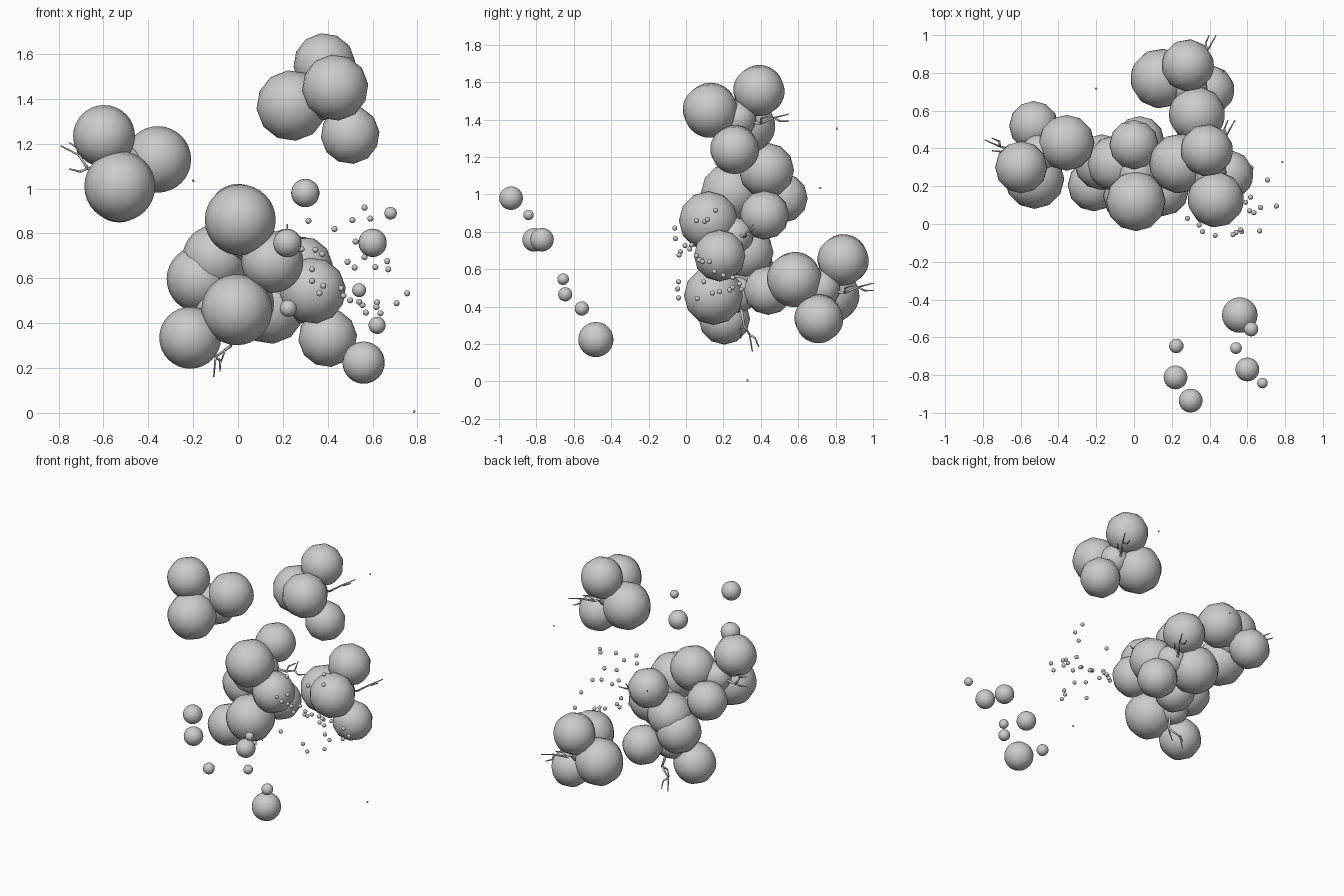
import bpy, bmesh
from mathutils import Vector, Matrix

if "Cube" in bpy.data.objects:
    bpy.data.objects.remove(bpy.data.objects["Cube"])


def make_object(name, bm):
    mesh = bpy.data.meshes.new(name)
    bm.to_mesh(mesh)
    bm.free()
    for p in mesh.polygons:
        p.use_smooth = True
    ob = bpy.data.objects.new(name, mesh)
    bpy.context.collection.objects.link(ob)
    return ob


def add_ball(bm, centre, r, pole=(0, 1, 0), segs=32, rings=12):
    rot = Vector((0, 0, 1)).rotation_difference(Vector(pole)).to_matrix().to_4x4()
    bmesh.ops.create_uvsphere(bm, u_segments=segs, v_segments=rings, radius=r,
                              matrix=Matrix.Translation(centre) @ rot)


def add_rod(bm, a, b, r1, r2):
    a, b = Vector(a), Vector(b)
    rot = Vector((0, 0, 1)).rotation_difference(b - a).to_matrix().to_4x4()
    bmesh.ops.create_cone(bm, cap_ends=True, segments=8, radius1=r1, radius2=r2,
                          depth=(b - a).length,
                          matrix=Matrix.Translation((a + b) / 2) @ rot)


# Foliage / fruit clusters: four faceted balls each, in a fixed order of sizes
RADII = (0.138, 0.148, 0.158, 0.131)
right_pole, back_pole = (0.91, -0.1, -0.4), (0, 1, 0)
upper_right = [(.385, .39, 1.555), (.433, .13, 1.45), (.24, .32, 1.37), (.50, .26, 1.24)]
right_tip = [(.39, .31, 1.39), (.44, .40, 1.38), (.49, .47, 1.41), (.535, .55, 1.43)]
shift = Vector((-.10, .45, -.905))
clusters = {
    "upper_right": (upper_right, right_pole, right_tip),
    "rear": ([Vector(p) + shift for p in upper_right], right_pole,
             [Vector(p) + shift for p in right_tip]),
    "left": ([(-.597, .30, 1.234), (-.357, .43, 1.13), (-.527, .238, 1.01), (-.53, .52, .98)],
             back_pole,
             [(-.55, .38, 1.09), (-.67, .40, 1.09), (-.71, .41, 1.15), (-.79, .445, 1.19)]),
    "middle": ([(.153, .18, .673), (-.10, .32, .69), (.01, .12, .86), (0, .42, .89)],
               back_pole,
               [(.06, .28, .79), (.16, .31, .77), (.22, .32, .79), (.22, .36, .84)]),
    "lower": ([(-.213, .205, .335), (-.17, .327, .596), (-.005, .147, .46), (.03, .44, .487)],
              back_pole,
              [(-.06, .29, .42), (-.03, .31, .30), (-.10, .34, .25), (-.108, .355, .16)]),
}
for name, (centres, pole, twig) in clusters.items():
    bm = bmesh.new()
    for c, r in zip(centres, RADII):
        add_ball(bm, c, r, pole, 32, 6)
    core = sum((Vector(c) for c in centres), Vector()) / 4
    add_ball(bm, core, .1, pole, 24, 10)
    make_object(name + "_ball_cluster", bm)

    # Kinked twig with two side shoots
    bm = bmesh.new()
    pts = [Vector(p) for p in twig]
    for i in range(3):
        add_rod(bm, pts[i], pts[i + 1], .009 - .002 * i, .007 - .002 * i)
    along = (pts[3] - pts[0]).normalized()
    side = along.orthogonal().normalized()
    for base, s in ((pts[1], 1), (pts[2], -1)):
        elbow = base + along * .02 + side * s * .035
        add_rod(bm, base, elbow, .006, .005)
        add_rod(bm, elbow, elbow + along * .05 + side * s * .01, .005, .003)
    make_object(name + "_twig", bm)

# Floating balls in front: x, y, z, radius
front_balls = [
    (.30, -.935, .98, .063), (.68, -.842, .89, .028), (.60, -.77, .758, .063),
    (.22, -.812, .757, .063), (.54, -.657, .547, .031), (.224, -.646, .466, .038),
    (.62, -.557, .39, .038), (.56, -.482, .224, .094)]
for i, (x, y, z, r) in enumerate(front_balls):
    bm = bmesh.new()
    add_ball(bm, (x, y, z), r)
    make_object(f"floating_ball_{i + 1}", bm)

# Cloud of small beads
beads = [
    (.564, .158, .915), (.314, .10, .856), (.51, .056, .86), (.59, .115, .866),
    (.43, -.06, .82), (.524, -.056, .764), (.283, .03, .73), (.345, -.005, .727),
    (.376, .02, .708), (.488, .056, .673), (.52, .083, .648), (.564, -.03, .694),
    (.665, -.037, .676), (.67, .088, .64), (.612, .07, .65), (.33, .126, .64),
    (.33, .152, .588), (.38, .20, .567), (.363, -.04, .533), (.46, .25, .555),
    (.47, .286, .522), (.50, .25, .502), (.54, -.045, .495), (.555, .18, .48),
    (.57, -.04, .447), (.62, .297, .493), (.617, .142, .472), (.635, .06, .444),
    (.754, .095, .533), (.707, .233, .489)]
bm = bmesh.new()
for p in beads:
    add_ball(bm, p, .0135, segs=16, rings=8)
make_object("bead_cloud", bm)

# Tiny specks
bm = bmesh.new()
for p in ((.785, .328, .006), (-.20, .718, 1.035), (.47, .808, 1.352)):
    add_ball(bm, p, .006, segs=10, rings=6)
make_object("specks", bm)
